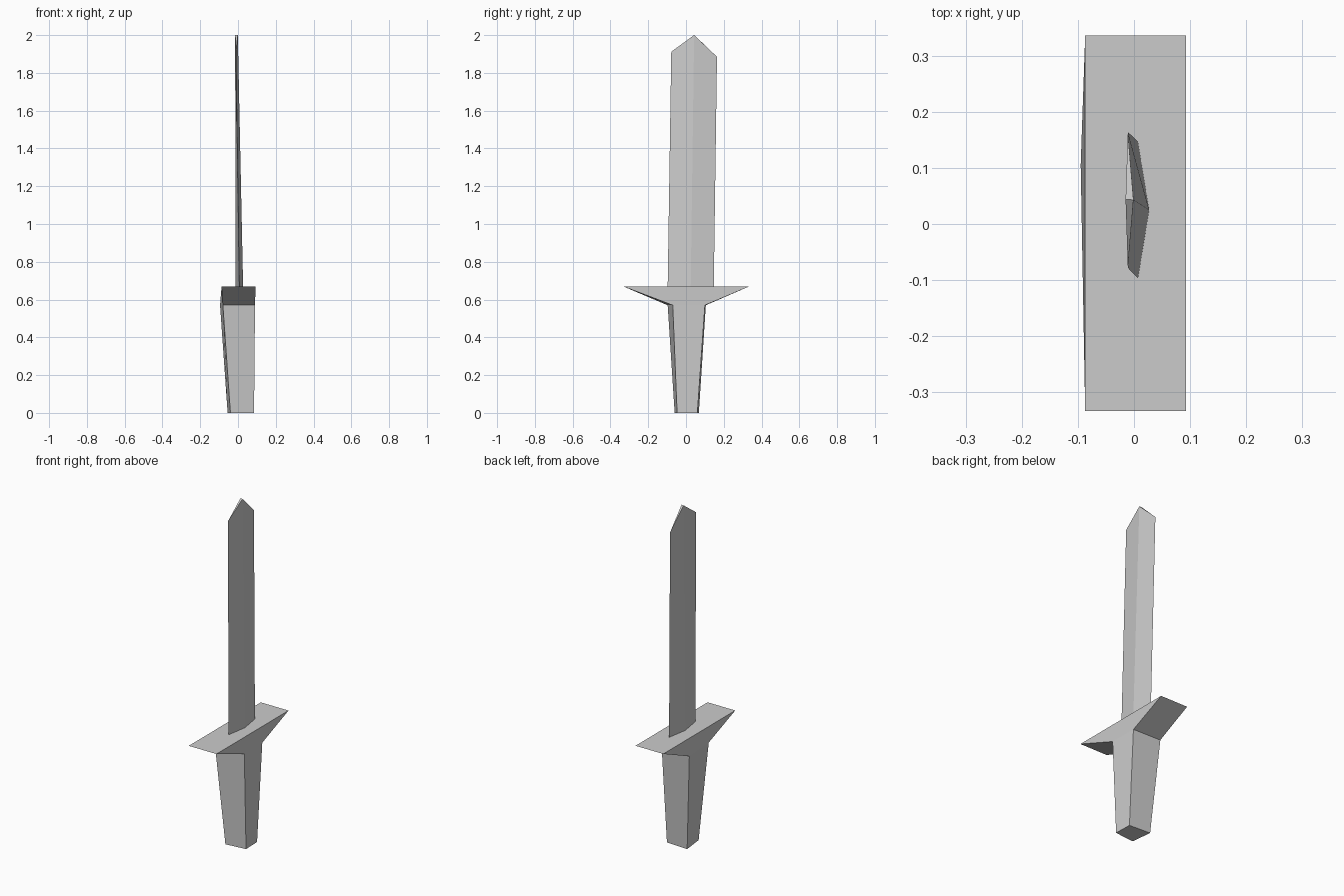
import bpy
import bmesh

if "Cube" in bpy.data.objects:
    bpy.data.objects.remove(bpy.data.objects["Cube"])


def loft(name, rings):
    """Skin a stack of four-cornered rings and cap both ends."""
    bm = bmesh.new()
    loops = [[bm.verts.new(p) for p in ring] for ring in rings]
    for low, high in zip(loops, loops[1:]):
        for i in range(4):
            j = (i + 1) % 4
            bm.faces.new((low[i], low[j], high[j], high[i]))
    bm.faces.new(loops[0][::-1])
    bm.faces.new(loops[-1])
    bmesh.ops.recalc_face_normals(bm, faces=bm.faces)
    mesh = bpy.data.meshes.new(name)
    bm.to_mesh(mesh)
    bm.free()
    obj = bpy.data.objects.new(name, mesh)
    bpy.context.collection.objects.link(obj)
    return obj


def level(z, points):
    return [(x, y, z) for x, y in points]


# Tapered grip flaring out into the knife-edged crossguard
loft("grip_and_guard", [
    level(0.0, [(-0.04, -0.06), (0.085, -0.047), (0.082, 0.06), (-0.055, 0.068)]),
    level(0.57, [(-0.08, -0.097), (0.09, -0.07), (0.088, 0.10), (-0.095, 0.105)]),
    level(0.67, [(-0.087, -0.333), (0.093, -0.333), (0.093, 0.336), (-0.087, 0.336)]),
])

# Diamond-section blade, leaning slightly; its end is a roof with a short ridge
blade = loft("blade", [
    level(0.67, [(0.007, -0.097), (0.027, 0.025), (0.007, 0.147), (-0.013, 0.025)]),
    [(-0.011, -0.078, 1.912), (-0.001, 0.043, 2.0),
     (-0.011, 0.164, 1.885), (-0.015, 0.044, 2.0)],
])

# Split the blade tip into its two sloping faces along the ridge
bm = bmesh.new()
bm.from_mesh(blade.data)
ridge = [v for v in bm.verts if v.co.z > 1.99]
bmesh.ops.connect_verts(bm, verts=ridge)
bm.to_mesh(blade.data)
bm.free()
